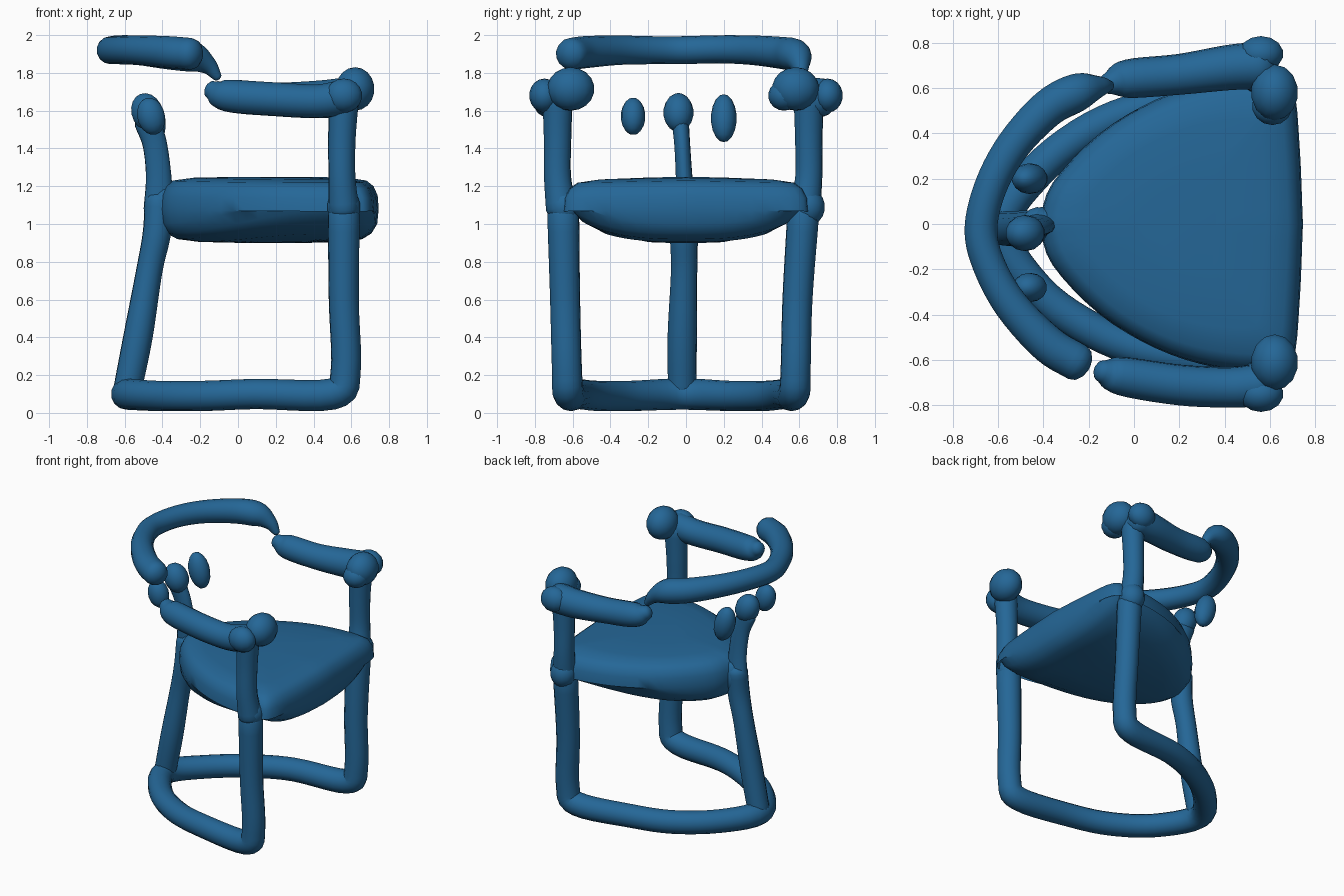
import bpy, bmesh, math
from mathutils import Vector

if "Cube" in bpy.data.objects:
    bpy.data.objects.remove(bpy.data.objects["Cube"])

blue = bpy.data.materials.new("chair blue")
blue.use_nodes = True
BLUE = (0.018, 0.135, 0.31, 1)
blue.diffuse_color = BLUE
blue.node_tree.nodes["Principled BSDF"].inputs["Base Color"].default_value = BLUE


def finish(name, bm, angle=45):
    bmesh.ops.recalc_face_normals(bm, faces=bm.faces)
    mesh = bpy.data.meshes.new(name)
    bm.to_mesh(mesh)
    bm.free()
    mesh.materials.append(blue)
    obj = bpy.data.objects.new(name, mesh)
    bpy.context.collection.objects.link(obj)
    bpy.ops.object.select_all(action="DESELECT")
    obj.select_set(True)
    bpy.context.view_layer.objects.active = obj
    bpy.ops.object.shade_smooth_by_angle(angle=math.radians(angle))
    return obj


def loft(bm, rings):
    """Bridge equal rings and cap both ends."""
    loops = [[bm.verts.new(p) for p in ring] for ring in rings]
    for a, b in zip(loops, loops[1:]):
        for i in range(len(a)):
            j = (i + 1) % len(a)
            bm.faces.new((a[i], a[j], b[j], b[i]))
    bm.faces.new(loops[0])
    bm.faces.new(loops[-1])


def spline(points, steps):
    """Catmull-Rom through points of any dimension."""
    pts = [Vector(p) for p in points]
    pts = [pts[0] * 2 - pts[1]] + pts + [pts[-1] * 2 - pts[-2]]
    out = []
    for a, b, c, d in zip(pts, pts[1:], pts[2:], pts[3:]):
        for k in range(steps):
            t = k / steps
            out.append(0.5 * (2 * b + (c - a) * t + (2 * a - 5 * b + 4 * c - d) * t * t
                              + (3 * b - a - 3 * c + d) * t ** 3))
    return out + [pts[-2]]


def tube(name, points, squash_y=1, sides=14, steps=5):
    """Round-ended tube through (x, y, z, radius) points."""
    path = spline(points, steps)
    centres = [p.xyz for p in path]
    radii = [p.w for p in path]
    last = len(path) - 1
    tangents = [(centres[min(i + 1, last)] - centres[max(i - 1, 0)]).normalized()
                for i in range(last + 1)]
    stations = list(zip(centres, radii, tangents))
    dome = [math.radians(a) for a in (30, 60, 82)]

    def cap(i, sign):
        return [(centres[i] + tangents[i] * sign * radii[i] * 0.7 * math.sin(a),
                 radii[i] * math.cos(a), tangents[i]) for a in dome]

    stations = cap(0, -1)[::-1] + stations + cap(last, 1)
    normal = tangents[0].orthogonal().normalized()
    rings, previous = [], tangents[0]
    for centre, radius, tangent in stations:
        normal = previous.rotation_difference(tangent) @ normal
        side = tangent.cross(normal)
        previous = tangent
        ring = []
        for i in range(sides):
            a = math.tau * i / sides
            offset = (normal * math.cos(a) + side * math.sin(a)) * radius
            offset.y *= squash_y
            ring.append(centre + offset)
        rings.append(ring)
    bm = bmesh.new()
    loft(bm, rings)
    return finish(name, bm)


def blob(name, location, size, tilt=0):
    bm = bmesh.new()
    bmesh.ops.create_uvsphere(bm, u_segments=14, v_segments=9, radius=1)
    bmesh.ops.scale(bm, vec=size, verts=bm.verts)
    obj = finish(name, bm)
    obj.location = location
    obj.rotation_euler.y = tilt
    return obj


# Seat: D-shaped cushion, blunt at the front, with a belly that rises to the sides
half = spline([(-0.42, 0), (-0.36, 0.18), (-0.15, 0.4), (0.1, 0.55), (0.35, 0.63),
               (0.6, 0.65), (0.7, 0.6), (0.73, 0.35), (0.745, 0)], 4)
outline = [(p.x, p.y) for p in half] + [(p.x, -p.y) for p in half[-2:0:-1]]
levels = [(0.3, 0.9), (0.65, 0.905), (0.84, 0.92), (0.93, 0.95), (0.985, 1.0), (1, 1.08),
          (0.99, 1.15), (0.95, 1.2), (0.88, 1.23), (0.7, 1.245), (0.3, 1.25)]
rings = []
for scale, z in levels:
    ring = []
    for x, y in outline:
        px, py = 0.2 + (x - 0.2) * scale, y * scale
        lift = 0.12 * (abs(py) / 0.6) ** 3 if z < 1.05 else -0.02 * abs(py)
        ring.append((px, py, z + lift))
    rings.append(ring)
bm = bmesh.new()
loft(bm, rings)
finish("seat", bm, 60)

# Front legs and floor rail, one bent tube
tube("front_legs_and_floor_rail", [
    (0.56, -0.65, 1.05, 0.085), (0.56, -0.64, 0.6, 0.08), (0.57, -0.63, 0.22, 0.08),
    (0.5, -0.62, 0.1, 0.083), (0.1, -0.57, 0.1, 0.08), (-0.18, -0.47, 0.09, 0.08),
    (-0.43, -0.29, 0.09, 0.08), (-0.59, -0.02, 0.1, 0.083), (-0.43, 0.23, 0.09, 0.08),
    (-0.18, 0.42, 0.09, 0.08), (0.1, 0.52, 0.1, 0.08), (0.5, 0.57, 0.1, 0.083),
    (0.57, 0.58, 0.22, 0.08), (0.56, 0.59, 0.6, 0.08), (0.56, 0.62, 1.05, 0.085)])

# Back leg and the slim post above it
tube("back_leg", [(-0.59, -0.02, 0.1, 0.075), (-0.53, -0.02, 0.4, 0.078),
                  (-0.47, -0.01, 0.75, 0.07), (-0.43, -0.01, 0.95, 0.075),
                  (-0.42, 0, 1.12, 0.075)])
tube("back_post", [(-0.42, 0, 1.08, 0.08), (-0.42, -0.01, 1.25, 0.068),
                   (-0.44, -0.02, 1.42, 0.065), (-0.48, -0.03, 1.54, 0.07)], squash_y=0.65)
blob("back_post_knob", (-0.48, -0.04, 1.59), (0.085, 0.08, 0.105), -0.35)
blob("seat_back_joint", (-0.39, 0, 1.08), (0.08, 0.08, 0.13))

# Loose pads either side of the back post
blob("left_back_pad", (-0.46, 0.2, 1.56), (0.075, 0.068, 0.13), -0.25)
blob("right_back_pad", (-0.46, -0.28, 1.57), (0.075, 0.065, 0.1), -0.25)

# Arm posts, elbow joints and end knobs on each side
for name, side, post_y, knob_y in (("left", 1, 0.65, 0.58), ("right", -1, 0.68, 0.61)):
    tube(name + "_arm_post", [(0.56, side * (post_y - 0.02), 1.08, 0.082),
                              (0.55, side * post_y, 1.25, 0.072),
                              (0.55, side * post_y, 1.45, 0.073),
                              (0.56, side * post_y, 1.66, 0.08)])
    blob(name + "_seat_joint", (0.56, side * 0.645, 1.09), (0.09, 0.09, 0.1))
    blob(name + "_arm_knob", (0.62, side * knob_y, 1.715), (0.105, 0.125, 0.115))
    blob(name + "_arm_tip", (0.56, side * 0.75, 1.68), (0.1, 0.08, 0.09))

# Armrests
tube("left_armrest", [(-0.11, 0.62, 1.71, 0.05), (-0.03, 0.64, 1.68, 0.085),
                      (0.2, 0.66, 1.66, 0.09), (0.42, 0.69, 1.66, 0.1),
                      (0.56, 0.7, 1.67, 0.105)])
tube("right_armrest", [(-0.14, -0.65, 1.71, 0.05), (-0.06, -0.67, 1.68, 0.085),
                       (0.2, -0.71, 1.66, 0.09), (0.42, -0.72, 1.65, 0.09),
                       (0.56, -0.71, 1.67, 0.095)])
blob("left_inner_knob", (0.61, 0.52, 1.68), (0.09, 0.085, 0.08))

# Curved top rail, thinning to a neck that meets the left armrest
tube("top_rail", [
    (-0.25, -0.61, 1.9, 0.085), (-0.38, -0.53, 1.91, 0.085), (-0.54, -0.36, 1.92, 0.078),
    (-0.64, -0.18, 1.92, 0.074), (-0.675, -0.02, 1.92, 0.074), (-0.63, 0.17, 1.925, 0.074),
    (-0.53, 0.35, 1.92, 0.078), (-0.38, 0.51, 1.905, 0.085), (-0.25, 0.58, 1.89, 0.085),
    (-0.16, 0.605, 1.84, 0.05), (-0.11, 0.61, 1.78, 0.025)])
